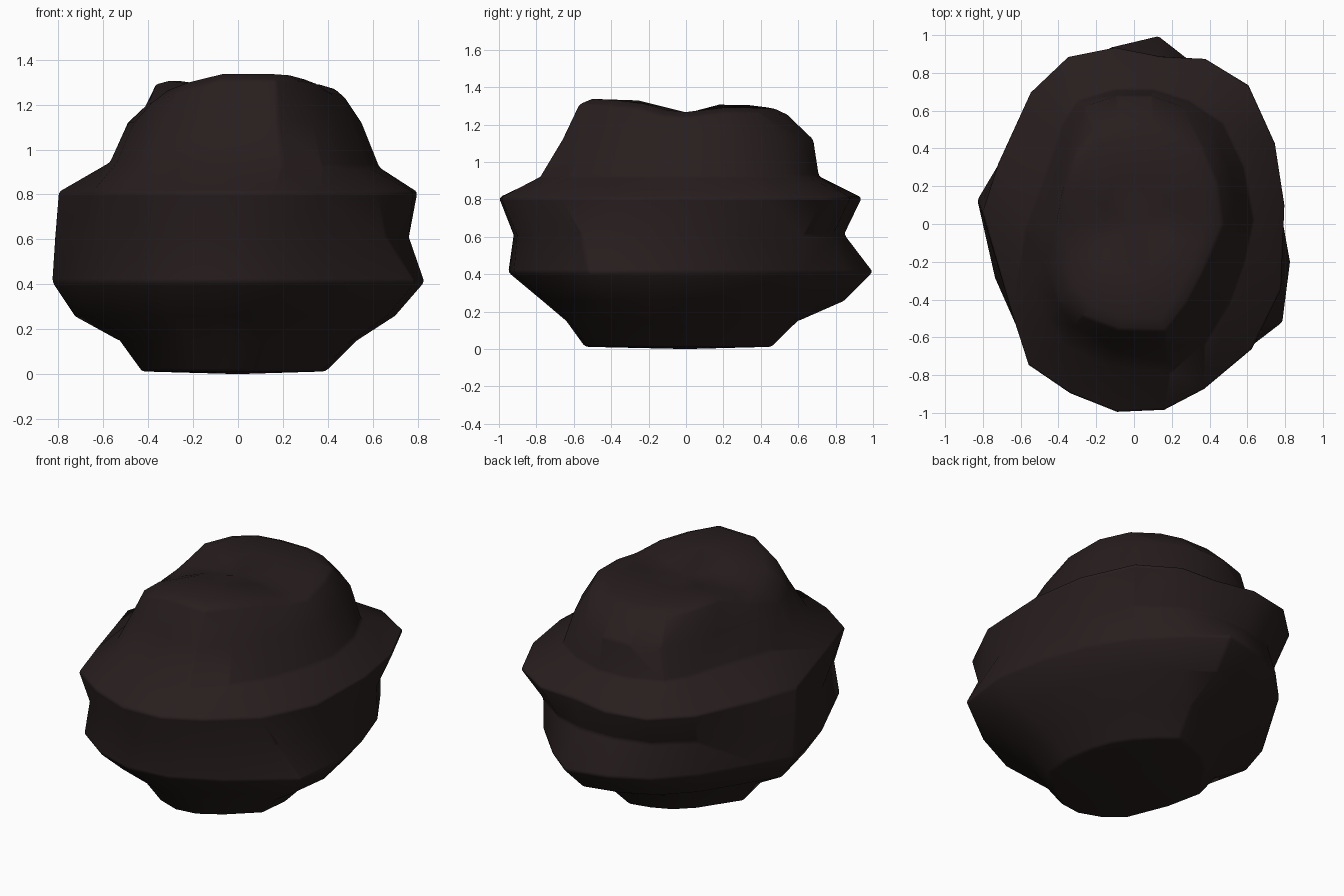
import bpy, bmesh, math

if "Cube" in bpy.data.objects:
    bpy.data.objects.remove(bpy.data.objects["Cube"])

# Outlines seen from above, counter-clockwise from +x, 18 matching points each
UPPER = [(.80,.10),(.75,.43),(.61,.74),(.38,.88),(.14,.89),(-.10,.94),(-.35,.89),(-.55,.70),(-.72,.32),
         (-.80,.06),(-.65,-.46),(-.56,-.75),(-.34,-.90),(-.09,-1.0),(.16,-.99),(.37,-.88),(.62,-.67),(.78,-.35)]
LOWER = [(.77,.12),(.68,.39),(.53,.63),(.32,.85),(.13,1.0),(-.12,.94),(-.34,.83),(-.53,.63),(-.71,.33),
         (-.83,.13),(-.74,-.28),(-.55,-.71),(-.33,-.87),(-.09,-.95),(.17,-.92),(.45,-.78),(.79,-.52),(.83,-.20)]
NECK = [(.63,.02),(.58,.30),(.47,.53),(.29,.65),(.10,.71),(-.10,.71),(-.30,.65),(-.38,.52),(-.46,.28),
        (-.57,-.03),(-.54,-.28),(-.47,-.50),(-.37,-.64),(-.12,-.76),(.20,-.78),(.38,-.62),(.50,-.42),(.58,-.20)]
CAP = [(.47,.0),(.44,.22),(.37,.39),(.23,.50),(.10,.54),(-.08,.54),(-.22,.49),(-.31,.38),(-.37,.20),
       (-.40,.0),(-.40,-.20),(-.38,-.37),(-.27,-.49),(-.08,-.56),(.17,-.57),(.28,-.42),(.36,-.26),(.42,-.12)]


def fit(shape, x0, x1, y0, y1):
    """Stretch an outline so its extremes reach the given limits."""
    xs, ys = [p[0] for p in shape], [p[1] for p in shape]
    sx = {True: x1 / max(xs), False: x0 / min(xs)}
    sy = {True: y1 / max(ys), False: y0 / min(ys)}
    return [(x * sx[x > 0], y * sy[y > 0]) for x, y in shape]


def level(shape, z):
    return [(x, y, z) for x, y in shape]


def crown(shape, base):
    """Top surface: high front, saddle in the middle, lower front-left corner."""
    pts = []
    for x, y in shape:
        left = max(0, -.12 - x)
        if y < .05:
            h = .25 * min(max(-y, 0), .28) - .38 * left * min(1, (.05 - y) / .15)
        else:
            h = .12 * min(y, .24) - .05 * max(0, y - .24) + .10 * left
        h -= .08 * max(0, x - .15) * (y < -.1)
        pts.append((x, y, base + h))
    return pts


def groove(z):
    """Waist between the two ledges; nearly vertical on the left."""
    pts = []
    for (ax, ay), (bx, by) in zip(LOWER, UPPER):
        x, y = (ax + bx) / 2, (ay + by) / 2
        r = math.hypot(x, y)
        s = .945 + .06 * max(0, -x / r) ** 6 - .05 * max(0, y / r) ** 4
        pts.append((x * s, y * s, z))
    return pts


rings = [
    level(fit(LOWER, -.43, .39, -.54, .46), 0.012),
    level(fit(LOWER, -.53, .53, -.64, .60), 0.15),
    level(fit(LOWER, -.73, .70, -.77, .85), 0.26),
    level(LOWER, 0.41),
    groove(0.61),
    level(UPPER, 0.81),
    [(x, y, .92 - .04 * min(x, 0)) for x, y in NECK],
    level(fit(NECK, -.49, .55, -.66, .68), 1.12),
    crown(CAP, 1.24),
    crown([(x * .82, y * .88) for x, y in CAP], 1.267),
    crown([(x * .4, y * .45) for x, y in CAP], 1.265),
]

# Loft the rings into a boulder
bm = bmesh.new()
loops = [[bm.verts.new(p) for p in r] for r in rings]
n = len(UPPER)
for a, b in zip(loops, loops[1:]):
    for i in range(n):
        j = (i + 1) % n
        bm.faces.new((a[i], a[j], b[j], b[i]))
# Close the underside and the top with fans
for loop, z in ((loops[0], 0.0), (loops[-1], 1.265)):
    tip = bm.verts.new((0, 0, z))
    for i in range(n):
        bm.faces.new((loop[i], loop[(i + 1) % n], tip))
bmesh.ops.recalc_face_normals(bm, faces=bm.faces)

mesh = bpy.data.meshes.new("boulder")
bm.to_mesh(mesh)
bm.free()
rock = bpy.data.objects.new("boulder", mesh)
bpy.context.collection.objects.link(rock)

mat = bpy.data.materials.new("dark brown stone")
mat.diffuse_color = (0.021, 0.013, 0.013, 1)
mat.use_nodes = True
mat.node_tree.nodes["Principled BSDF"].inputs["Base Color"].default_value = mat.diffuse_color
mesh.materials.append(mat)

# Softly worn ridges
bevel = rock.modifiers.new("worn edges", 'BEVEL')
bevel.width = 0.015
bevel.segments = 2
bevel.limit_method = 'ANGLE'
bevel.angle_limit = math.radians(35)

bpy.context.view_layer.objects.active = rock
rock.select_set(True)
bpy.ops.object.shade_smooth_by_angle(angle=math.radians(89))
